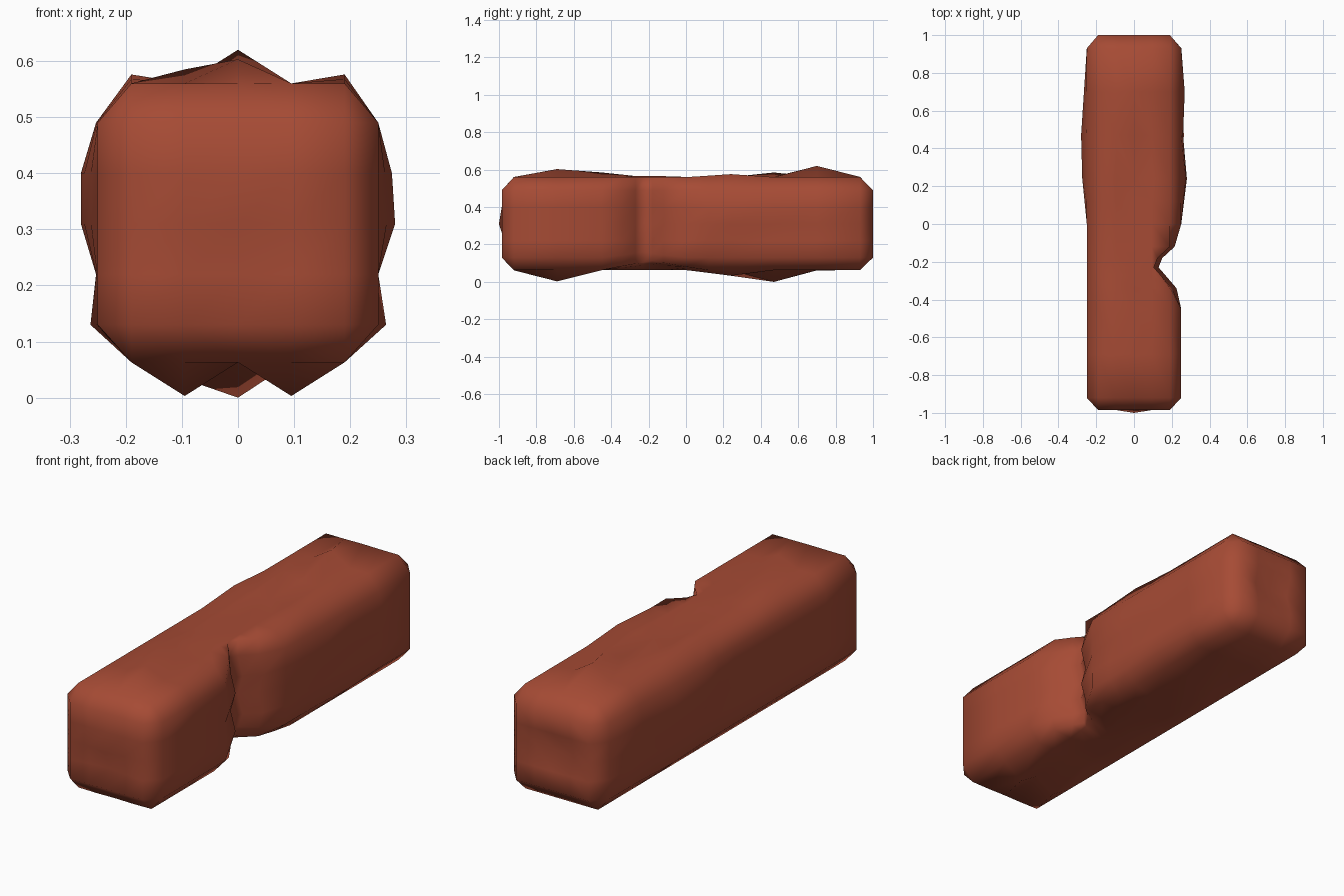
import bpy, bmesh

if "Cube" in bpy.data.objects:
    bpy.data.objects.remove(bpy.data.objects["Cube"])

XS = [-0.19, -0.095, 0, 0.095, 0.19]
ZS = [0.13, 0.22, 0.31, 0.40, 0.49]
YS = [-0.92, -0.69, -0.45, -0.34, -0.27, -0.23, -0.18, -0.12, 0,
      0.12, 0.24, 0.47, 0.70, 0.93]


def lerp_table(table, t):
    """Piecewise-linear lookup in a list of (t, value)."""
    if t <= table[0][0]:
        return table[0][1]
    for (a, va), (b, vb) in zip(table, table[1:]):
        if t <= b:
            return va + (vb - va) * (t - a) / (b - a)
    return table[-1][1]


def hump(x, y, cx, cy, wx, wy):
    """Linear tent, 1 at the centre and 0 at the given half widths."""
    return max(0, 1 - abs(x - cx) / wx) * max(0, 1 - abs(y - cy) / wy)


NOTCH = [(-0.45, 0.25), (-0.34, 0.20), (-0.27, 0.14), (-0.23, 0.105),
         (-0.18, 0.125), (-0.12, 0.19), (0, 0.25)]
SIDE = [(0, 0), (0.24, 0.024), (0.47, 0.03), (0.70, 0.015), (0.93, 0)]
# raised and lowered points: x, y, height
TOP = [(0, 0.70, 0.06), (0, -0.69, 0.043), (-0.095, -0.45, 0.025),
       (-0.095, 0.47, 0.025), (0.19, 0.24, 0.016),
       (-0.19, 0.24, 0.016), (0, -0.2, 0.008)]
BOTTOM = [(0.095, -0.69, 0.06), (-0.095, -0.69, 0.06), (0, 0.47, 0.063),
          (0.095, 0.24, 0.03), (-0.095, 0.24, 0.03)]
# bulges of the right side: y, z, height
RIGHT = [(0.24, 0.31, 0.03), (0.24, 0.40, 0.024), (0.47, 0.40, 0.008),
         (0.70, 0.40, 0.018), (0.70, 0.31, 0.016), (0.47, 0.13, 0.014)]


def deform(x, y, z):
    """Worn, uneven surface of the brick."""
    x0, z0 = x, z
    if z > 0.55:
        z += sum(h * hump(x0, y, cx, cy, 0.095, 0.235) for cx, cy, h in TOP)
    elif z < 0.07:
        z -= sum(h * hump(x0, y, cx, cy, 0.095, 0.235) for cx, cy, h in BOTTOM)
    if x0 < -0.24:
        f = 1 if 0.25 < z < 0.45 else 0.1
        x -= f * lerp_table(SIDE, y) + 0.01 * hump(z, y, 0.13, 0.47, 0.05, 0.23)
    elif x0 > 0.24:
        x += sum(h * hump(y, z, cy, cz, 0.24, 0.09) for cy, cz, h in RIGHT)
    # chip broken out of the right side, its lower edge crumbled
    edge = lerp_table(NOTCH, y)
    if x0 > 0.05 and -0.45 < y < 0.2:
        if x > edge and y < 0:
            x = edge + (0.025 if z0 in (0.22, 0.40) else 0)
        if z0 < 0.07:
            z += (0.05 if x0 > 0.1 else 0.03) * hump(0, y, 0, -0.18, 1, 0.28)
        elif z0 < 0.14:
            z += 0.03 * hump(0, y, 0, -0.23, 1, 0.2)
    return x, y, z


ring = ([(0.25, z) for z in ZS] + [(x, 0.56) for x in reversed(XS)]
        + [(-0.25, z) for z in reversed(ZS)] + [(x, 0.063) for x in XS])


def end_ring(y):
    """Smaller ring at the end of the brick, closing the chamfer."""
    return [bm.verts.new((max(-0.19, min(0.19, x)), y,
                          max(0.13, min(0.49, z)))) for x, z in ring]


bm = bmesh.new()

# long body as a stack of cross-sections, chamfered at both ends
rings = [end_ring(-0.985)]
rings += [[bm.verts.new(deform(x, y, z)) for x, z in ring] for y in YS]
rings += [end_ring(1.0)]
n = len(ring)
for a, b in zip(rings, rings[1:]):
    for i in range(n):
        j = (i + 1) % n
        bm.faces.new((a[i], a[j], b[j], b[i]))

# end faces with shallow dents: row, column, new y
DENTS = {-0.985: [(2, 2, -1.0), (1, 2, -0.96), (1, 3, -0.97), (1, 1, -0.97)],
         1.0: [(2, 1, 0.975), (2, 2, 0.97), (2, 3, 0.98)]}
for y, dents in DENTS.items():
    grid = [[bm.verts.new((x, y, z)) for x in XS] for z in ZS]
    for r, c, dy in dents:
        grid[r][c].co.y = dy
    for r in range(4):
        for c in range(4):
            bm.faces.new((grid[r][c], grid[r][c + 1],
                          grid[r + 1][c + 1], grid[r + 1][c]))

bmesh.ops.remove_doubles(bm, verts=bm.verts, dist=0.001)
bmesh.ops.recalc_face_normals(bm, faces=bm.faces)
for f in bm.faces:
    f.smooth = True
mesh = bpy.data.meshes.new("brick")
bm.to_mesh(mesh)
bm.free()
brick = bpy.data.objects.new("brick", mesh)
bpy.context.collection.objects.link(brick)

mat = bpy.data.materials.new("red_clay")
mat.diffuse_color = (0.38, 0.07, 0.035, 1)
mat.use_nodes = True
mat.node_tree.nodes["Principled BSDF"].inputs["Base Color"].default_value = mat.diffuse_color
mesh.materials.append(mat)
